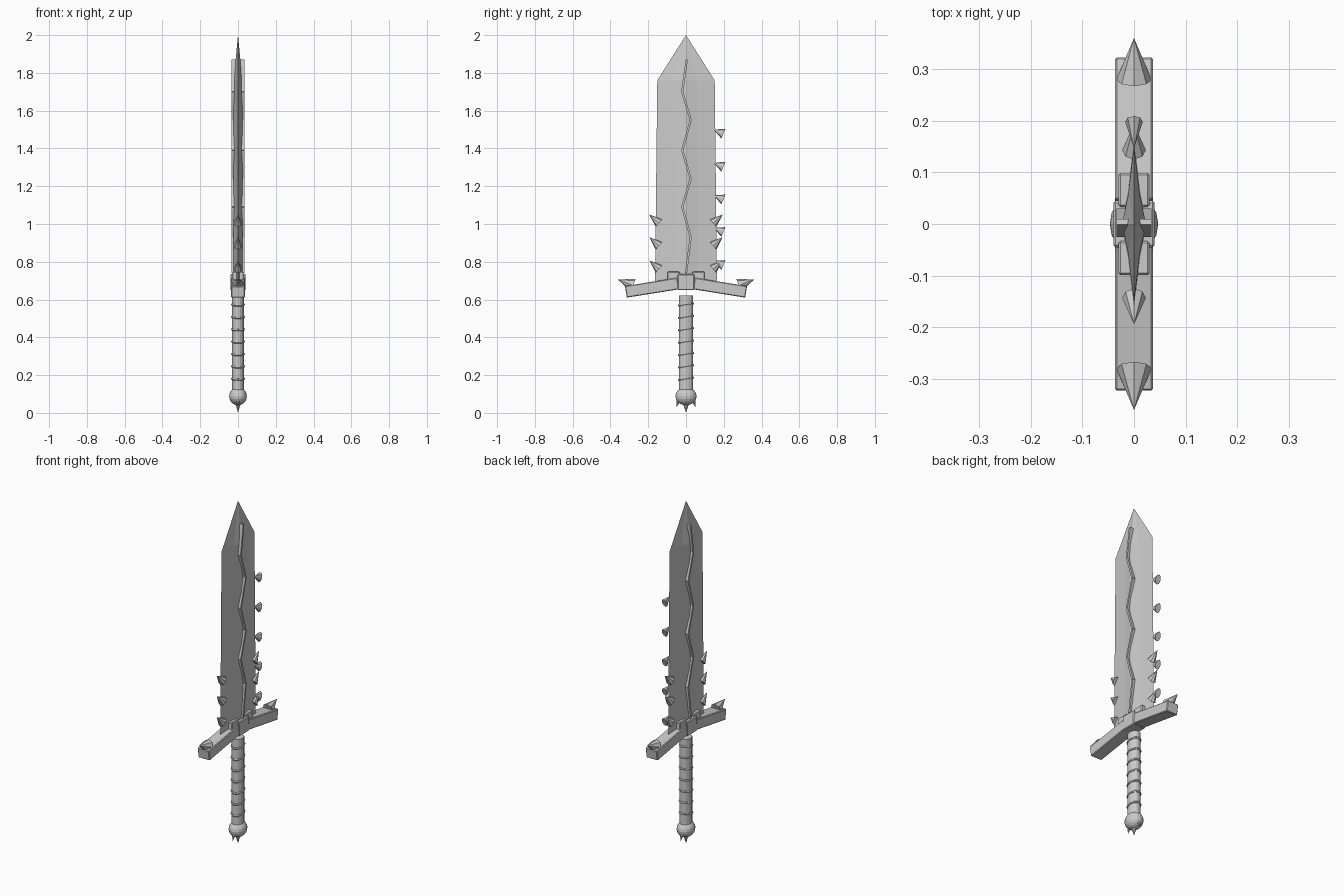
import bpy, bmesh, math
from mathutils import Matrix, Vector

if "Cube" in bpy.data.objects:
    bpy.data.objects.remove(bpy.data.objects["Cube"])

steel = bpy.data.materials.new("grey_steel")
steel.diffuse_color = (0.6, 0.6, 0.6, 1)
steel.use_nodes = True
steel.node_tree.nodes["Principled BSDF"].inputs["Base Color"].default_value = steel.diffuse_color


def finish(name, bm):
    bmesh.ops.recalc_face_normals(bm, faces=bm.faces)
    me = bpy.data.meshes.new(name)
    bm.to_mesh(me)
    bm.free()
    me.materials.append(steel)
    ob = bpy.data.objects.new(name, me)
    bpy.context.collection.objects.link(ob)
    return ob


def tilt(dy, dz):
    # rotation about X taking +Z to the direction (0, dy, dz)
    return Matrix.Rotation(math.atan2(-dy, dz), 4, 'X')


def box(name, centre, size, dy=0.0, dz=1.0, bevel=0.0):
    bm = bmesh.new()
    bmesh.ops.create_cube(bm, size=1, matrix=Matrix.Translation(centre) @ tilt(dy, dz)
                          @ Matrix.Diagonal((*size, 1)))
    if bevel:
        bmesh.ops.bevel(bm, geom=bm.edges[:], offset=bevel, segments=1, affect='EDGES')
    return finish(name, bm)


def spike(name, base, tip, r, rx, sides=8):
    # cone from base centre to tip, both given as (y, z)
    b, t = Vector((0, *base)), Vector((0, *tip))
    d = t - b
    bm = bmesh.new()
    bmesh.ops.create_cone(bm, cap_ends=True, segments=sides, radius1=r, radius2=0,
                          depth=d.length,
                          matrix=Matrix.Translation((b + t) / 2) @ tilt(d.y, d.z)
                          @ Matrix.Diagonal((rx / r, 1, 1, 1)))
    return finish(name, bm)


# blade: ridged cross-section, slightly tapered, drawn to a point
section = [(0, 1), (0.012, 0.38), (0.025, 0), (0.012, -0.38),
           (0, -1), (-0.012, -0.38), (-0.025, 0), (-0.012, 0.38)]
bm = bmesh.new()
low = [bm.verts.new((x, y * 0.164, 0.69)) for x, y in section]
high = [bm.verts.new((x * 0.92, y * 0.152, 1.76)) for x, y in section]
tip = bm.verts.new((0, 0, 2.0))
bm.faces.new(low)
for i in range(8):
    j = (i + 1) % 8
    bm.faces.new((low[i], low[j], high[j], high[i]))
    bm.faces.new((high[i], high[j], tip))
finish("blade", bm)

# jagged vein running up both blade faces
path = [(0.0, 0.74), (0.025, 0.93), (-0.02, 1.09), (0.025, 1.24),
        (-0.02, 1.39), (0.025, 1.55), (-0.02, 1.70), (0.004, 1.87)]
for (y0, z0), (y1, z1) in zip(path, path[1:]):
    box("blade_vein", (0, (y0 + y1) / 2, (z0 + z1) / 2),
        (0.068, 0.011, math.hypot(y1 - y0, z1 - z0)), y1 - y0, z1 - z0)

# upswept spikes low on both blade edges
for s in (-1, 1):
    for z in (1.05, 0.93, 0.807):
        spike("edge_spike", (s * 0.143, z - 0.045), (s * 0.194, z), 0.027, 0.023)

# inverted barbs up one edge, wide end outward
for z in (1.50, 1.325, 1.152, 0.98, 0.805):
    spike("edge_barb", (0.198, z - 0.022), (0.146, z), 0.028, 0.017)

# guard
box("guard_centre", (0, 0, 0.692), (0.08, 0.09, 0.085), bevel=0.004)
for s in (-1, 1):
    box("guard_arm", (0, s * 0.18, 0.663), (0.074, 0.062, 0.28), s * 0.27, -0.043, 0.004)
    box("guard_shoulder", (0, s * 0.066, 0.717), (0.06, 0.066, 0.062), bevel=0.004)
    spike("guard_spike", (s * 0.28, 0.675), (s * 0.36, 0.706), 0.037, 0.034)

# oval grip with wrapped rings
bm = bmesh.new()
bmesh.ops.create_cone(bm, cap_ends=True, segments=16, radius1=1, radius2=1, depth=0.5,
                      matrix=Matrix.Translation((0, 0, 0.372)) @ Matrix.Diagonal((0.031, 0.038, 1, 1)))
finish("grip", bm)
for i in range(7):
    bpy.ops.mesh.primitive_torus_add(major_segments=16, minor_segments=6, major_radius=0.036,
                                     minor_radius=0.006, location=(0, 0, 0.574 - i * 0.0655),
                                     rotation=(math.radians(8), 0, 0))
    ring = bpy.context.object
    ring.name = "grip_ring"
    ring.scale = (0.88, 1.04, 1)
    ring.data.materials.append(steel)

# pommel with three points beneath
bm = bmesh.new()
bmesh.ops.create_uvsphere(bm, u_segments=16, v_segments=10, radius=1,
                          matrix=Matrix.Translation((0, 0, 0.088)) @ Matrix.Diagonal((0.047, 0.056, 0.048, 1)))
finish("pommel", bm)
spike("pommel_spike", (0, 0.05), (0, 0.0), 0.016, 0.014)
for s in (-1, 1):
    spike("pommel_spike", (s * 0.036, 0.075), (s * 0.049, 0.032), 0.014, 0.014)
